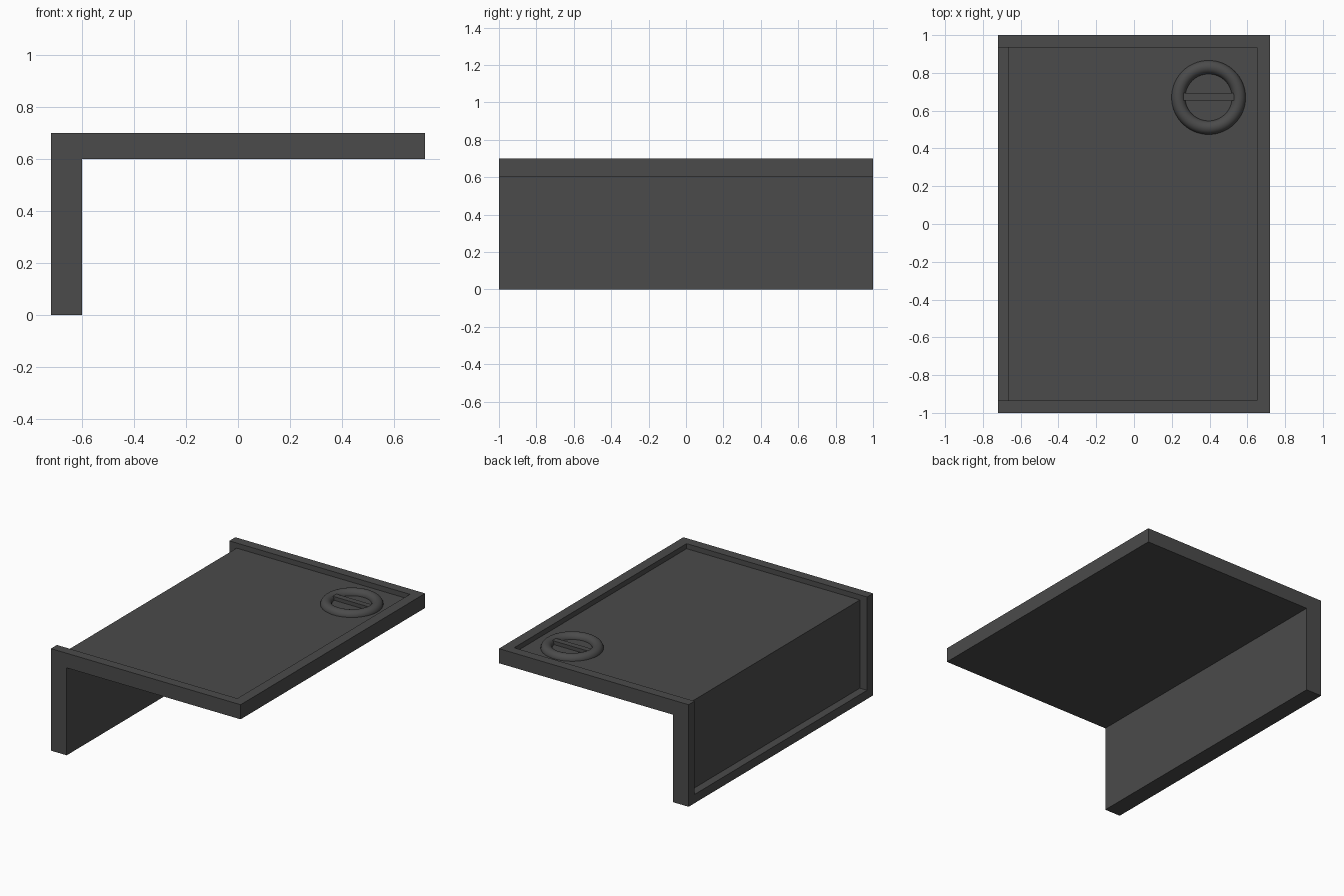
import bpy
import bmesh

if "Cube" in bpy.data.objects:
    bpy.data.objects.remove(bpy.data.objects["Cube"], do_unlink=True)

# One charcoal colour for everything
charcoal = bpy.data.materials.new("charcoal")
charcoal.use_nodes = True
colour = (0.07, 0.07, 0.07, 1)
charcoal.diffuse_color = colour
charcoal.node_tree.nodes["Principled BSDF"].inputs["Base Color"].default_value = colour


def prism(name, profile, half_length):
    """Extrude an x-z profile along y."""
    bm = bmesh.new()
    face = bm.faces.new([bm.verts.new((x, -half_length, z)) for x, z in profile])
    grown = bmesh.ops.extrude_face_region(bm, geom=[face])
    verts = [v for v in grown["geom"] if isinstance(v, bmesh.types.BMVert)]
    bmesh.ops.translate(bm, vec=(0, 2 * half_length, 0), verts=verts)
    bmesh.ops.recalc_face_normals(bm, faces=bm.faces)
    mesh = bpy.data.meshes.new(name)
    bm.to_mesh(mesh)
    bm.free()
    mesh.materials.append(charcoal)
    obj = bpy.data.objects.new(name, mesh)
    bpy.context.collection.objects.link(obj)
    return obj


outer, inner = 0.72, 0.60       # wall faces
top, under, floor = 0.70, 0.60, 0.665
lip, wall_floor = 0.06, -0.665  # recess border and depth

# L-shaped shell: a top slab with a side wall
shell = prism("shell", [(-outer, 0), (-outer, top), (outer, top), (outer, under),
                        (-inner, under), (-inner, 0)], 1.0)

# Shallow recess that wraps from the top over the wall
cutter = prism("recess_cutter", [(-0.8, lip), (-0.8, 0.8), (0.65, 0.8), (0.65, floor),
                                 (wall_floor, floor), (wall_floor, lip)], 0.935)
cutter.hide_render = True
cut = shell.modifiers.new("recess", "BOOLEAN")
cut.operation = "DIFFERENCE"
cut.solver = "EXACT"
cut.object = cutter
bpy.context.view_layer.objects.active = shell
bpy.ops.object.modifier_apply(modifier=cut.name)
bpy.data.objects.remove(cutter, do_unlink=True)

# Round ring, half sunk in the recess floor
knob_x, knob_y = 0.395, 0.67
bpy.ops.mesh.primitive_torus_add(location=(knob_x, knob_y, floor), major_radius=0.16,
                                 minor_radius=0.036, major_segments=64, minor_segments=24)
ring = bpy.context.object
ring.name = "knob_ring"
ring.data.materials.append(charcoal)
bpy.ops.object.shade_smooth_by_angle()

# Grip bar across the ring
grip = prism("grip_bar", [(knob_x - 0.14, floor - 0.01), (knob_x - 0.14, floor + 0.025),
                          (knob_x + 0.14, floor + 0.025), (knob_x + 0.14, floor - 0.01)], 0.02)
grip.location.y = knob_y + 0.004
